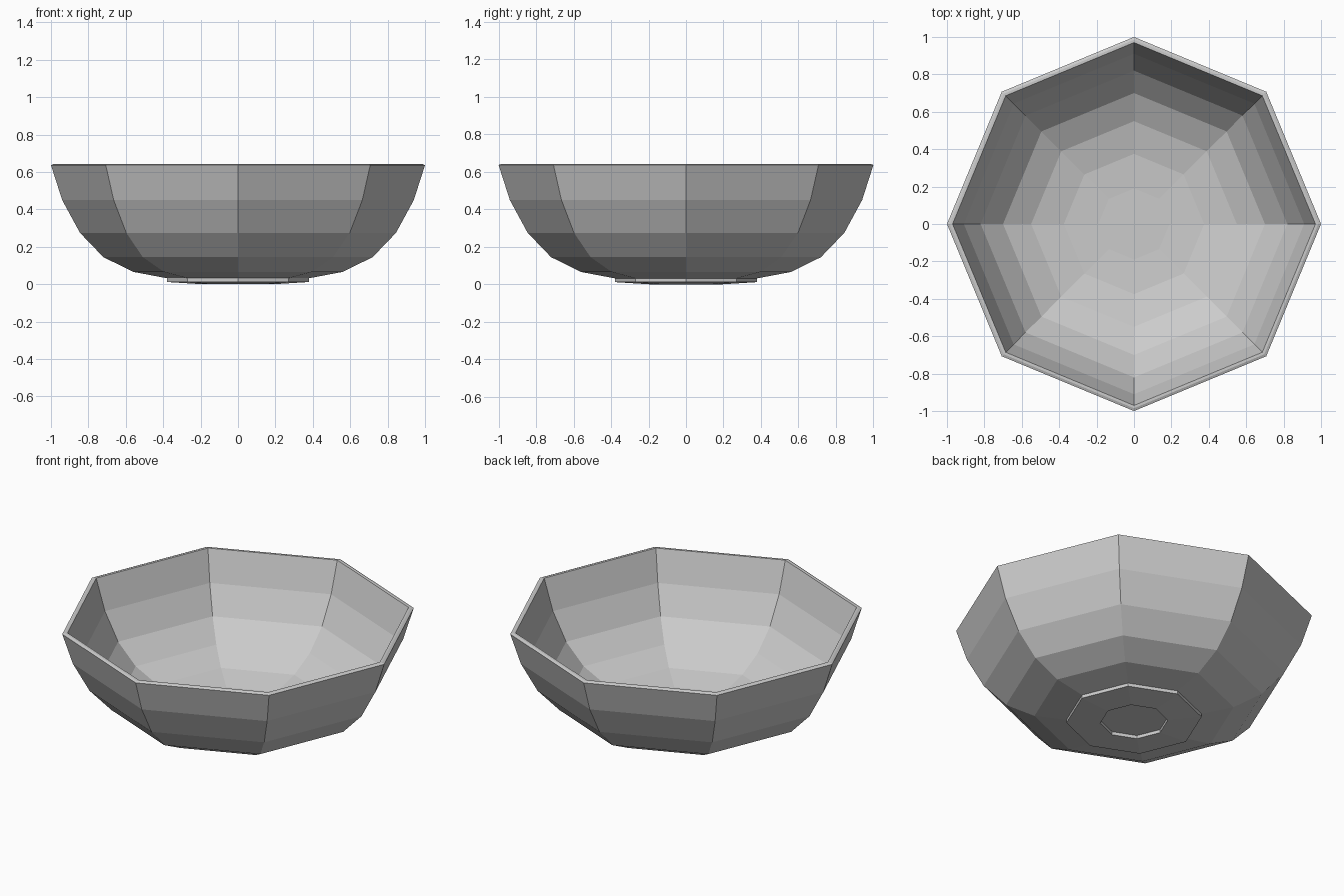
import bpy
import bmesh
from math import cos, sin, pi

if "Cube" in bpy.data.objects:
    bpy.data.objects.remove(bpy.data.objects["Cube"], do_unlink=True)

SIDES = 8

# Grey material
grey = bpy.data.materials.new("light_grey")
grey.use_nodes = True
colour = (0.6, 0.6, 0.6, 1)
grey.diffuse_color = colour
shader = next(n for n in grey.node_tree.nodes if n.type == 'BSDF_PRINCIPLED')
shader.inputs["Base Color"].default_value = colour
shader.inputs["Roughness"].default_value = 0.8


def lathe(name, profile):
    """Turn a (radius, height) profile into a faceted solid with capped ends."""
    bm = bmesh.new()
    rings = []
    for r, z in profile:
        rings.append([bm.verts.new((r * cos(2 * pi * i / SIDES),
                                    r * sin(2 * pi * i / SIDES), z))
                      for i in range(SIDES)])
    for low, high in zip(rings, rings[1:]):
        for i in range(SIDES):
            j = (i + 1) % SIDES
            bm.faces.new((low[i], low[j], high[j], high[i]))
    bm.faces.new(rings[0])
    bm.faces.new(rings[-1])
    bmesh.ops.recalc_face_normals(bm, faces=bm.faces[:])
    mesh = bpy.data.meshes.new(name)
    bm.to_mesh(mesh)
    bm.free()
    mesh.materials.append(grey)
    obj = bpy.data.objects.new(name, mesh)
    bpy.context.collection.objects.link(obj)
    return obj


# Foot with a shallow recess underneath
foot = [(0.19, 0.02), (0.19, 0.0), (0.38, 0.012), (0.38, 0.032)]
# Outer wall, rising to the rim
outer = [(0.56, 0.066), (0.72, 0.145), (0.845, 0.275), (0.94, 0.45), (1.0, 0.637)]
# Rim edge and inner wall, falling to the floor
inner = [(0.985, 0.643), (0.97, 0.643), (0.91, 0.455), (0.82, 0.29),
         (0.7, 0.17), (0.55, 0.095), (0.375, 0.055), (0.19, 0.045)]

lathe("bowl", foot + outer + inner)
